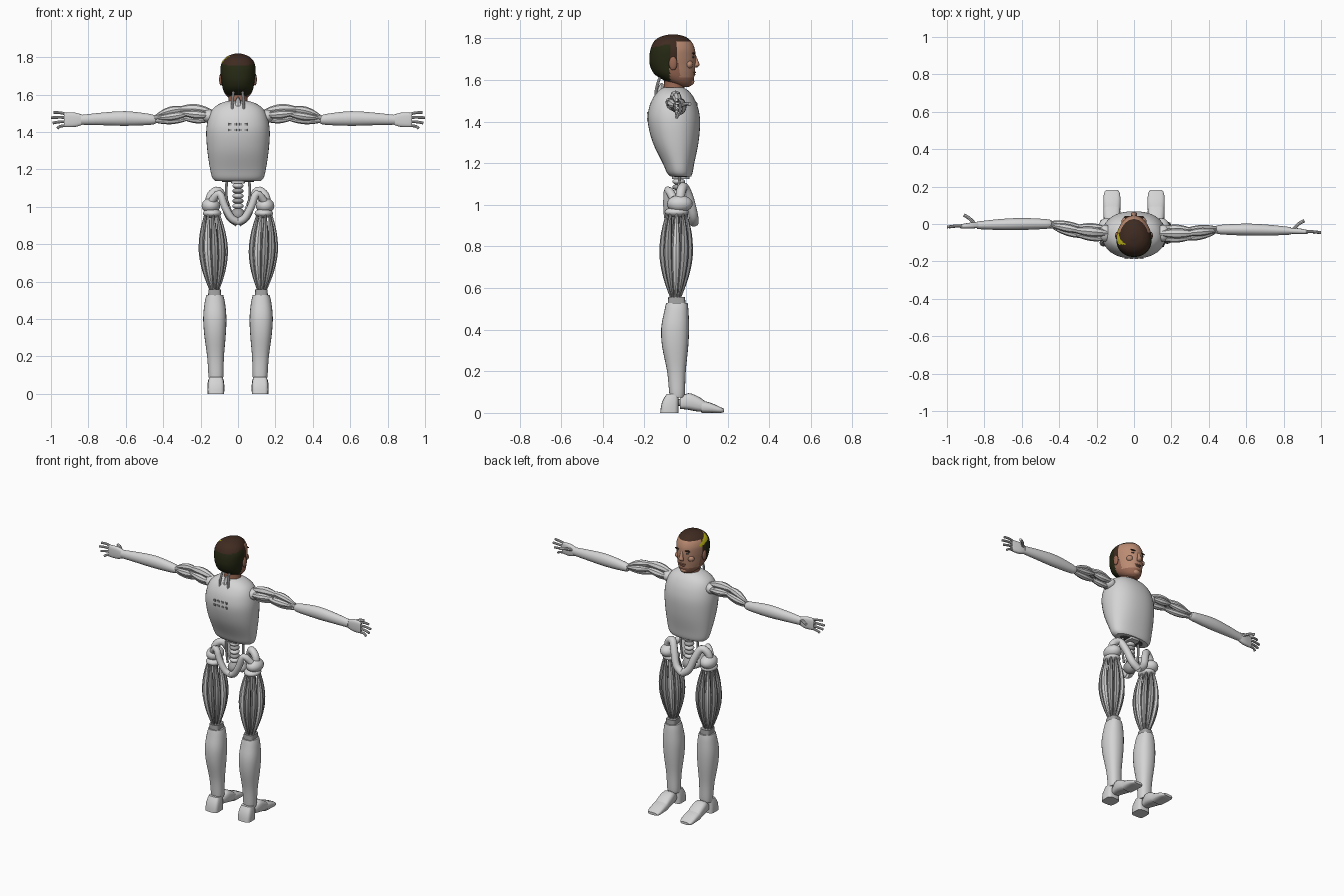
import bpy, bmesh, math
from mathutils import Vector

cube = bpy.data.objects.get("Cube")
if cube:
    bpy.data.objects.remove(cube, do_unlink=True)


def material(name, r, g, b):
    m = bpy.data.materials.new(name)
    m.use_nodes = True
    m.diffuse_color = (r, g, b, 1)
    m.node_tree.nodes["Principled BSDF"].inputs["Base Color"].default_value = (r, g, b, 1)
    return m


SHELL = material("pale grey shell", .66, .66, .66)
STEEL = material("mid grey steel", .36, .36, .36)
DARK = material("dark grey", .1, .1, .1)
SKIN = material("light skin", .5, .26, .17)
JAW = material("deep skin", .32, .14, .09)
HAIR = material("brown hair", .05, .024, .015)
NAPE = material("dark olive hair", .02, .022, .007)
YELLOW = material("yellow patch", .6, .55, .01)


def finish(name, bm, mat):
    bmesh.ops.recalc_face_normals(bm, faces=bm.faces)
    me = bpy.data.meshes.new(name)
    bm.to_mesh(me)
    bm.free()
    me.materials.append(mat)
    ob = bpy.data.objects.new(name, me)
    bpy.context.collection.objects.link(ob)
    bpy.ops.object.select_all(action='DESELECT')
    ob.select_set(True)
    bpy.context.view_layer.objects.active = ob
    bpy.ops.object.shade_smooth_by_angle(angle=math.radians(40))
    return ob


def refine(keys, steps):
    """Smooth interpolation through (x, y, z, a, b) keys."""
    k = [keys[0]] + list(keys) + [keys[-1]]
    out = []
    for i in range(1, len(k) - 2):
        for j in range(steps):
            t = j / steps
            out.append([.5 * (2 * q + (r - p) * t + (2 * p - 5 * q + 4 * r - s) * t * t
                              + (3 * q - p - 3 * r + s) * t ** 3)
                        for p, q, r, s in zip(k[i - 1], k[i], k[i + 1], k[i + 2])])
    return out + [list(keys[-1])]


def sweep(name, keys, mat, sides=14, steps=4, axis=None, ref=(0, 1, 0), power=2, taper=0):
    """Skin superellipse rings of half sizes a, b along a path."""
    rows = refine(keys, steps)
    bm, rings = bmesh.new(), []
    for i, (x, y, z, a, b) in enumerate(rows):
        before, after = rows[max(i - 1, 0)], rows[min(i + 1, len(rows) - 1)]
        t = Vector(axis) if axis else Vector(after[:3]) - Vector(before[:3])
        u = Vector(ref).cross(t).normalized()
        v = t.cross(u).normalized()
        ring = []
        for n in range(sides):
            w = 2 * math.pi * n / sides
            c, s = [math.copysign(abs(f) ** (2 / power), f) for f in (math.cos(w), math.sin(w))]
            ring.append(bm.verts.new(Vector((x, y, z)) + u * a * c * (1 - taper * s) + v * b * s))
        rings.append(ring)
    for lo, hi in zip(rings, rings[1:]):
        for n in range(sides):
            m = (n + 1) % sides
            bm.faces.new((lo[n], lo[m], hi[m], hi[n]))
    bm.faces.new(rings[0])
    bm.faces.new(rings[-1])
    return finish(name, bm, mat)


def tube(name, points, r, mat, sides=10, **kw):
    return sweep(name, [(*p, r, r) for p in points], mat, sides, **kw)


def spindle(name, p, q, r, mat, bow=(0, 0, 0), end=.3):
    """Muscle strand: thin ends, fat middle, optional outward bow."""
    p, q, bow = Vector(p), Vector(q), Vector(bow)
    keys = []
    for t in (0, .25, .5, .75, 1):
        f = math.sin(math.pi * t)
        w = r * (end + (1 - end) * f)
        keys.append((*(p.lerp(q, t) + bow * f), w, w))
    d = q - p
    return sweep(name, keys, mat, 8, 3, ref=(0, 1, 0) if abs(d.z) > abs(d.x) else (0, 0, 1))


def ball(name, centre, size, mat):
    bm = bmesh.new()
    bmesh.ops.create_uvsphere(bm, u_segments=18, v_segments=12, radius=1)
    for v in bm.verts:
        v.co = Vector([c + a * s for c, a, s in zip(centre, v.co, size)])
    return finish(name, bm, mat)


UP = (0, 0, 1)

# Torso shell with a dark opening underneath and back vents
sweep("torso_shell", [(0, -.025, 1.137, .12, .05), (0, -.03, 1.155, .137, .062),
      (0, -.036, 1.2, .149, .076), (0, -.05, 1.3, .164, .11), (0, -.058, 1.4, .17, .126),
      (0, -.06, 1.47, .16, .117), (0, -.06, 1.52, .138, .095), (0, -.06, 1.55, .1, .07),
      (0, -.06, 1.565, .06, .045)], SHELL, 40, 4, UP, power=2.25)
sweep("torso_opening", [(0, -.025, 1.133, .085, .034), (0, -.025, 1.14, .085, .034)], DARK, 24, 1, UP)
for row in range(2):
    for col in range(4):
        x, z = -.042 + col * .028, 1.405 + row * .03
        sweep("back_vent", [(x, -.184, z, .008, .004), (x, -.184, z + .012, .008, .004)],
              STEEL, 8, 1, UP, power=6)

# Neck and support cords
sweep("neck", [(0, -.06, 1.53, .058, .05), (0, -.055, 1.58, .05, .05), (0, -.05, 1.65, .052, .055)],
      JAW, 24, 3, UP)
for s in (-1, 1):
    tube("neck_cord", [(s * .03, -.145, 1.51), (s * .03, -.142, 1.56), (s * .022, -.12, 1.63)], .007, SHELL, 8)
spindle("nape_plate", (0, -.135, 1.50), (0, -.115, 1.585), .018, SHELL)

# Head
head = sweep("head", [(0, -.008, 1.567, .022, .022), (0, -.016, 1.578, .045, .045),
             (0, -.036, 1.60, .066, .073), (0, -.056, 1.63, .08, .097),
             (0, -.064, 1.67, .087, .109), (0, -.065, 1.71, .092, .111),
             (0, -.064, 1.75, .092, .106), (0, -.064, 1.785, .078, .09),
             (0, -.063, 1.808, .05, .06), (0, -.062, 1.819, .015, .018)],
             SKIN, 72, 7, UP, power=2.1, taper=.14)
for m in (JAW, HAIR, NAPE, YELLOW):
    head.data.materials.append(m)
for f in head.data.polygons:
    x, y, z = f.center
    hairline = z > 1.783 or y < -.045 and z > 1.69 or y < -.078
    if x < -.04 and -.11 < y < -.025 and abs(z - 1.752 + .45 * (y + .03)) < .008 - .13 * (y + .02):
        f.material_index = 4
    elif y < -.078 and z < 1.775 + .25 * (y + .08):
        f.material_index = 3
    elif hairline:
        f.material_index = 2
    elif z < 1.61 or y < -.03 and z < 1.68:
        f.material_index = 1

# Face
sweep("nose", [(0, .04, 1.72, .008, .007), (0, .049, 1.69, .011, .011), (0, .052, 1.672, .017, .013),
      (0, .044, 1.66, .012, .008)], SKIN, 12, 3, UP)
ball("upper_lip", (0, .036, 1.637, ), (.024, .012, .006), JAW)
ball("lower_lip", (0, .034, 1.627), (.02, .012, .006), JAW)
ball("chin", (0, .02, 1.592), (.026, .02, .018), SKIN)
for s in (-1, 1):
    ball("brow", (s * .034, .036, 1.728), (.022, .007, .005), HAIR)
    ball("eye", (s * .034, .034, 1.711), (.013, .006, .005), DARK)
    ball("cheek", (s * .045, .014, 1.675), (.022, .02, .02), SKIN)
    ball("ear", (s * .091, -.062, 1.68), (.01, .02, .033), JAW)

# Spine and pelvis
for i in range(8):
    ball("vertebra", (0, -.035, .95 + i * .027), (.03, .03, .016), STEEL if i % 2 else SHELL)
ball("pelvis_core", (0, -.035, .955), (.04, .045, .04), STEEL)
sweep("waist_block", [(0, -.025, 1.125, .035, .042), (0, -.025, 1.17, .05, .045)], SHELL, 16, 1, UP, power=4)
for s in (-1, 1):
    ball("hip_ball", (s * .145, -.03, 1.005), (.05, .062, .042), SHELL)
    tube("front_pelvis_arch", [(s * .155, -.03, 1.0), (s * .145, -.025, 1.06), (s * .105, -.01, 1.085),
         (s * .075, .015, 1.03), (s * .045, .035, .95), (0, .038, .915)], .023, SHELL, 14)
    tube("rear_pelvis_arch", [(s * .14, -.06, 1.03), (s * .1, -.085, 1.07), (s * .07, -.09, 1.0),
         (s * .035, -.085, .94), (0, -.075, .92)], .02, SHELL, 14)
    tube("waist_rod", [(s * .06, -.03, 1.15), (s * .062, -.035, 1.06), (s * .05, -.035, .97)], .007, SHELL, 8)

for s in (-1, 1):
    # Thigh strands bowed outwards around a central rod
    tube("thigh_rod", [(s * .135, -.045, .98), (s * .128, -.05, .53)], .014, STEEL)
    ball("thigh_cap", (s * .138, -.045, .965), (.05, .058, .025), SHELL)
    for i in range(9):
        w = 2 * math.pi * i / 9
        c, d = math.cos(w), math.sin(w)
        spindle("thigh_strand", (s * .14 + .036 * c, -.045 + .045 * d, .965),
                (s * .127 + .022 * c, -.05 + .022 * d, .555), .021,
                STEEL if i % 3 else SHELL, (.03 * c, .027 * d, 0), .25)
    # Knee, shin and foot
    sweep("knee_block", [(s * .125, -.045, .5, .036, .045), (s * .125, -.045, .558, .033, .04)],
          STEEL, 20, 1, UP, power=4)
    sweep("shin_shell", [(s * .118, -.043, .075, .036, .034), (s * .118, -.043, .1, .04, .038),
          (s * .12, -.046, .2, .045, .045), (s * .123, -.052, .32, .058, .063),
          (s * .124, -.052, .41, .062, .067), (s * .124, -.046, .49, .054, .058),
          (s * .124, -.044, .528, .045, .052)], SHELL, 24, 4, UP, power=2.3)
    sweep("heel", [(s * .118, -.08, 0, .044, .044), (s * .118, -.076, .05, .044, .04),
          (s * .118, -.064, .09, .036, .03)], SHELL, 20, 2, UP, power=4)
    tube("foot_link", [(s * .118, -.07, .05), (s * .118, .01, .05)], .018, STEEL, ref=UP)
    sweep("midfoot", [(s * .118, -.03, .045, .03, .025), (s * .118, .01, .055, .042, .04),
          (s * .118, .06, .042, .045, .036), (s * .118, .1, .028, .042, .022)],
          SHELL, 20, 3, (0, 1, 0), UP, 3)
    sweep("toe", [(s * .118, .075, .03, .045, .03), (s * .118, .12, .024, .046, .024),
          (s * .118, .165, .014, .042, .014), (s * .118, .182, .012, .03, .008)],
          SHELL, 20, 3, (0, 1, 0), UP, 3)

for s in (-1, 1):
    # The two arms sweep back by slightly different amounts
    def arm(x, y, z):
        lift = .03 * min(1, max(0, (x - .15) / .3)) if s < 0 else 0
        return (s * x, y + lift, z)

    def part(name, keys, power=2):
        return sweep(name, [(*arm(*k[:3]), *k[3:]) for k in keys], SHELL, 20, 3, (s, 0, 0), UP, power)

    # Shoulder and upper arm muscle lenses
    ball("shoulder_ball", arm(.155, -.05, 1.485), (.04, .045, .035), SHELL)
    tube("upper_arm_rod", [arm(.15, -.05, 1.49), arm(.3, -.055, 1.5), arm(.47, -.035, 1.47)], .012, STEEL, ref=UP)
    for p, q, r in (((.13, -.05, 1.505), (.33, -.05, 1.52), .027), ((.14, -.08, 1.49), (.31, -.075, 1.505), .022),
                    ((.15, -.02, 1.49), (.31, -.03, 1.5), .022), ((.14, -.05, 1.465), (.3, -.055, 1.475), .02),
                    ((.27, -.05, 1.525), (.44, -.035, 1.485), .022), ((.26, -.08, 1.5), (.43, -.05, 1.475), .021),
                    ((.27, -.03, 1.5), (.45, -.02, 1.475), .02), ((.26, -.055, 1.47), (.46, -.035, 1.46), .02)):
        spindle("upper_arm_strand", arm(*p), arm(*q), r, SHELL, (0, 0, .01 if p[2] > 1.5 else -.004))

    # Forearm and hand
    part("forearm_shell", [(.44, -.03, 1.465, .02, .02), (.47, -.03, 1.467, .026, .029),
         (.6, -.03, 1.472, .032, .039), (.72, -.033, 1.47, .029, .034), (.84, -.037, 1.465, .02, .026)])
    part("palm", [(.83, -.037, 1.465, .014, .026), (.87, -.038, 1.465, .016, .038),
         (.92, -.042, 1.465, .012, .038), (.93, -.042, 1.465, .009, .035)], 3)
    for i in range(4):
        z, tip = 1.435 + .02 * i, 1.42 + .028 * i
        reach = (.965, .99, 1, .985)[i]
        tube("finger", [arm(.915, -.042, z), arm(.95, -.04, (z + tip) / 2 + .003),
             arm(reach, -.046, tip)], .0075, SHELL, 8, ref=UP)
    tube("thumb", [arm(.85, -.03, 1.475), arm(.88, 0, 1.485), arm(.91, .018, 1.485)], .009, SHELL, 8, ref=UP)
